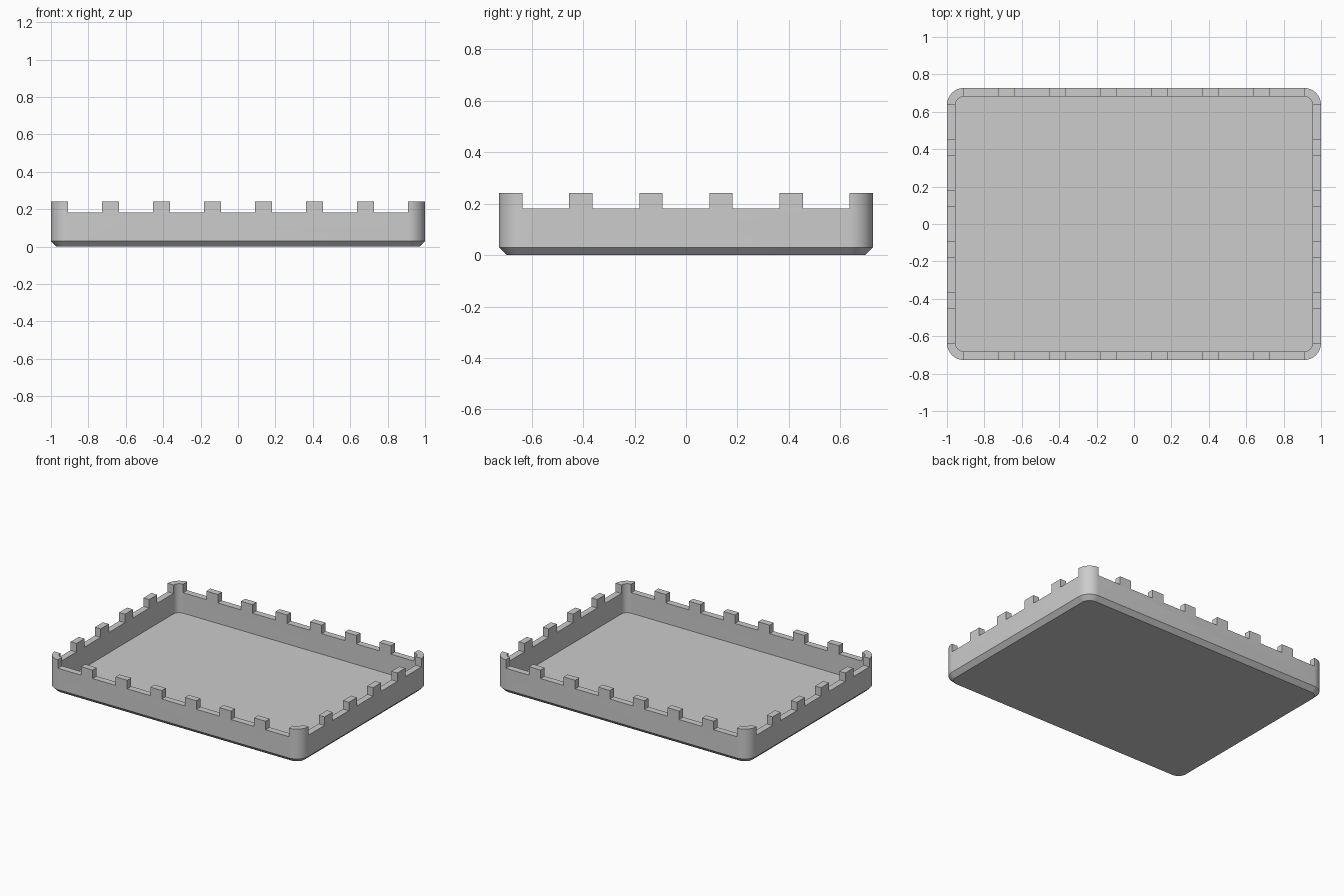
import bpy, bmesh, math

if "Cube" in bpy.data.objects:
    bpy.data.objects.remove(bpy.data.objects["Cube"])

U = 1 / 11                      # module: merlon width; gaps are two modules
HX, HY = 1.0, 8 * U             # outer half sizes
TOP, SILL, FLOOR = 0.2424, 2 * U, 0.036
WALL, CHAMFER = U / 2, U / 3
STEPS = 12                      # segments per rounded corner

grey = bpy.data.materials.new("grey_plastic")
grey.diffuse_color = (0.604, 0.604, 0.604, 1)
grey.use_nodes = True
grey.node_tree.nodes["Principled BSDF"].inputs["Base Color"].default_value = grey.diffuse_color


def ring(bm, inset, z):
    """Rounded rectangle loop, inset from the outer outline."""
    r = U - inset
    verts = []
    for k, (sx, sy) in enumerate([(1, 1), (-1, 1), (-1, -1), (1, -1)]):
        for i in range(STEPS + 1):
            a = math.pi / 2 * (k + i / STEPS)
            verts.append(bm.verts.new((sx * (HX - U) + r * math.cos(a),
                                       sy * (HY - U) + r * math.sin(a), z)))
    return verts


def make_object(name, bm):
    bmesh.ops.recalc_face_normals(bm, faces=bm.faces)
    mesh = bpy.data.meshes.new(name)
    bm.to_mesh(mesh)
    bm.free()
    obj = bpy.data.objects.new(name, mesh)
    bpy.context.collection.objects.link(obj)
    return obj


# Tray shell: chamfered base, outer wall, rim, inner wall, floor
bm = bmesh.new()
rings = [ring(bm, d, z) for d, z in [(CHAMFER, 0), (0, CHAMFER), (0, TOP),
                                     (WALL, TOP), (WALL, FLOOR)]]
for a, b in zip(rings, rings[1:]):
    for i in range(len(a)):
        j = (i + 1) % len(a)
        bm.faces.new((a[i], a[j], b[j], b[i]))
bm.faces.new(rings[0])
bm.faces.new(rings[-1])
tray = make_object("crenellated_tray", bm)
tray.data.materials.append(grey)

# Notch cutters: seven on the long walls, five on the short walls
bm = bmesh.new()


def notch(x, y, w, d):
    verts = bmesh.ops.create_cube(bm, size=1)["verts"]
    for v in verts:
        v.co = (x + v.co.x * w, y + v.co.y * d, SILL + 0.1 + v.co.z * 0.2)


for s in (-1, 1):
    for k in range(-3, 4):
        notch(3 * U * k, s * HY, 2 * U, 0.16)
    for k in range(-2, 3):
        notch(s * HX, 3 * U * k, 0.16, 2 * U)
cutter = make_object("notch_cutter", bm)
cutter.hide_render = True

# Cut the notches and remove the helper
bpy.context.view_layer.objects.active = tray
tray.select_set(True)
mod = tray.modifiers.new("notches", "BOOLEAN")
mod.operation, mod.solver, mod.object = "DIFFERENCE", "EXACT", cutter
bpy.ops.object.modifier_apply(modifier=mod.name)
bpy.data.objects.remove(cutter)
bpy.ops.object.shade_smooth_by_angle(angle=math.radians(30))
